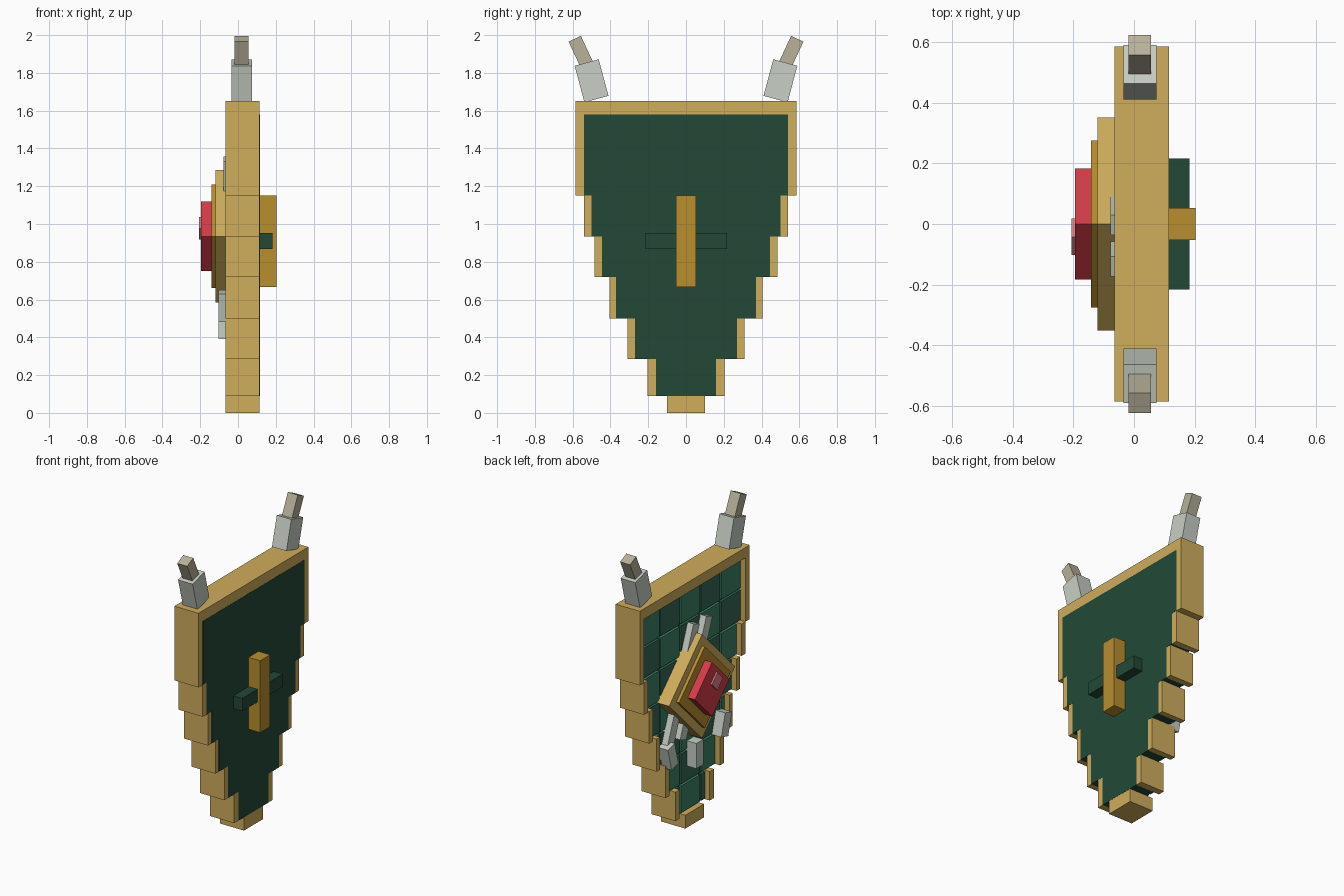
import bpy, bmesh, math
from mathutils import Matrix

if "Cube" in bpy.data.objects:
    bpy.data.objects.remove(bpy.data.objects["Cube"])


def material(name, r, g, b):
    m = bpy.data.materials.new(name)
    lin = lambda c: (c / 255 / 12.92) if c < 11 else ((c / 255 + 0.055) / 1.055) ** 2.4
    m.diffuse_color = (lin(r), lin(g), lin(b), 1)
    m.use_nodes = True
    m.node_tree.nodes["Principled BSDF"].inputs["Base Color"].default_value = m.diffuse_color
    return m


GOLD = material("gold", 207, 173, 92)
DARK_GOLD = material("dark gold", 184, 142, 47)
BACK_GREEN = material("deep green", 34, 73, 54)
TILE_LIGHT = material("light tile green", 58, 130, 100)
TILE_DARK = material("dark tile green", 52, 104, 84)
STEEL = material("pale grey", 200, 207, 197)
BONE = material("beige", 184, 177, 154)
RED = material("red", 213, 60, 73)
PINK = material("pink", 222, 130, 136)


def boxes(name, parts, mats):
    """One object from boxes: (x0, x1, y centre, z centre, width, height, tilt, material slot)."""
    bm = bmesh.new()
    for x0, x1, y, z, w, h, tilt, slot in parts:
        mat = (Matrix.Translation(((x0 + x1) / 2, y, z))
               @ Matrix.Rotation(math.radians(tilt), 4, 'X')
               @ Matrix.Diagonal((x1 - x0, w, h, 1)))
        verts = bmesh.ops.create_cube(bm, size=1, matrix=mat)["verts"]
        for f in {f for v in verts for f in v.link_faces}:
            f.material_index = slot
    me = bpy.data.meshes.new(name)
    bm.to_mesh(me)
    bm.free()
    for m in mats:
        me.materials.append(m)
    ob = bpy.data.objects.new(name, me)
    bpy.context.collection.objects.link(ob)
    return ob


# Stepped outline: bottom, top, inner half width, outer half width
ROWS = [(1.15, 1.58, 0.54, 0.585), (0.935, 1.15, 0.50, 0.54),
        (0.72, 0.935, 0.445, 0.485), (0.50, 0.72, 0.37, 0.405),
        (0.285, 0.50, 0.27, 0.31), (0.09, 0.285, 0.16, 0.205)]
FRONT, BACK = -0.065, 0.115

# Golden rim: top bar, stepped side blocks and bottom block
rim = [(FRONT, BACK, 0, 1.615, 1.17, 0.07, 0, 0),
       (FRONT, BACK, 0, 0.045, 0.20, 0.09, 0, 0)]
for z0, z1, inner, outer in ROWS:
    for s in (-1, 1):
        rim.append((FRONT, BACK, s * (inner + outer) / 2, (z0 + z1) / 2,
                    outer - inner, z1 - z0, 0, 0))
boxes("rim", rim, [GOLD])

# Green core panel
boxes("panel", [(-0.015, BACK + 0.001, 0, (z0 + z1) / 2, 2 * inner, z1 - z0, 0, 0)
                for z0, z1, inner, _ in ROWS], [BACK_GREEN])

# Raised checkered tiles on the face, clipped to each row
tile_rows = [(1.365, 1.58, 0.54), (1.15, 1.365, 0.54)] + [r[:3] for r in ROWS[1:]]
tiles = []
for i, (z0, z1, inner) in enumerate(tile_rows):
    for c in range(-2, 3):
        y0 = max(c * 0.216 - 0.108, -inner) + 0.007
        y1 = min(c * 0.216 + 0.108, inner) - 0.007
        if y1 - y0 > 0.02:
            tiles.append((-0.033, -0.01, (y0 + y1) / 2, (z0 + z1) / 2,
                          y1 - y0, z1 - z0 - 0.014, 0, (i + c) % 2))
boxes("tiles", tiles, [TILE_LIGHT, TILE_DARK])

# Layered diamond emblem
Z = 0.935
for name, x0, x1, y, z, half, mat in [
        ("emblem_base", -0.12, -0.02, 0, Z, 0.351, GOLD),
        ("emblem_step", -0.141, -0.12, 0, Z, 0.275, DARK_GOLD),
        ("emblem_gem", -0.195, -0.141, 0, Z, 0.183, RED),
        ("gem_glint", -0.206, -0.195, -0.042, 0.977, 0.06, PINK)]:
    side = half * math.sqrt(2)
    boxes(name, [(x0, x1, y, z, side, side, 45, 0)], [mat])

# Slanted bars passing behind the emblem
boxes("slanted_bars", [(-0.077, -0.02, y, 0.98, 0.07, 0.78, 21, 0)
                       for y in (0.137, 0.0)], [STEEL])

# Three talons below the emblem
boxes("talons", [(-0.104, -0.02, 0, 0.475, 0.075, 0.17, 0, 0),
                 (-0.104, -0.02, 0.285, 0.565, 0.075, 0.155, -15, 0),
                 (-0.104, -0.02, -0.285, 0.565, 0.075, 0.155, 15, 0)], [STEEL])

# Horns and their tips on the top bar
boxes("horns", [(-0.034, 0.074, s * 0.5, 1.758, 0.132, 0.20, -15 * s, 0)
                for s in (-1, 1)], [STEEL])
boxes("horn_tips", [(-0.018, 0.056, s * 0.551, 1.899, 0.072, 0.18, -25 * s, 0)
                    for s in (-1, 1)], [BONE])

# Grip and cross bar on the back
boxes("grip", [(0.11, 0.203, 0, 0.908, 0.106, 0.485, 0, 0)], [DARK_GOLD])
boxes("cross_bar", [(0.11, 0.183, 0, 0.91, 0.432, 0.086, 0, 0)], [BACK_GREEN])
